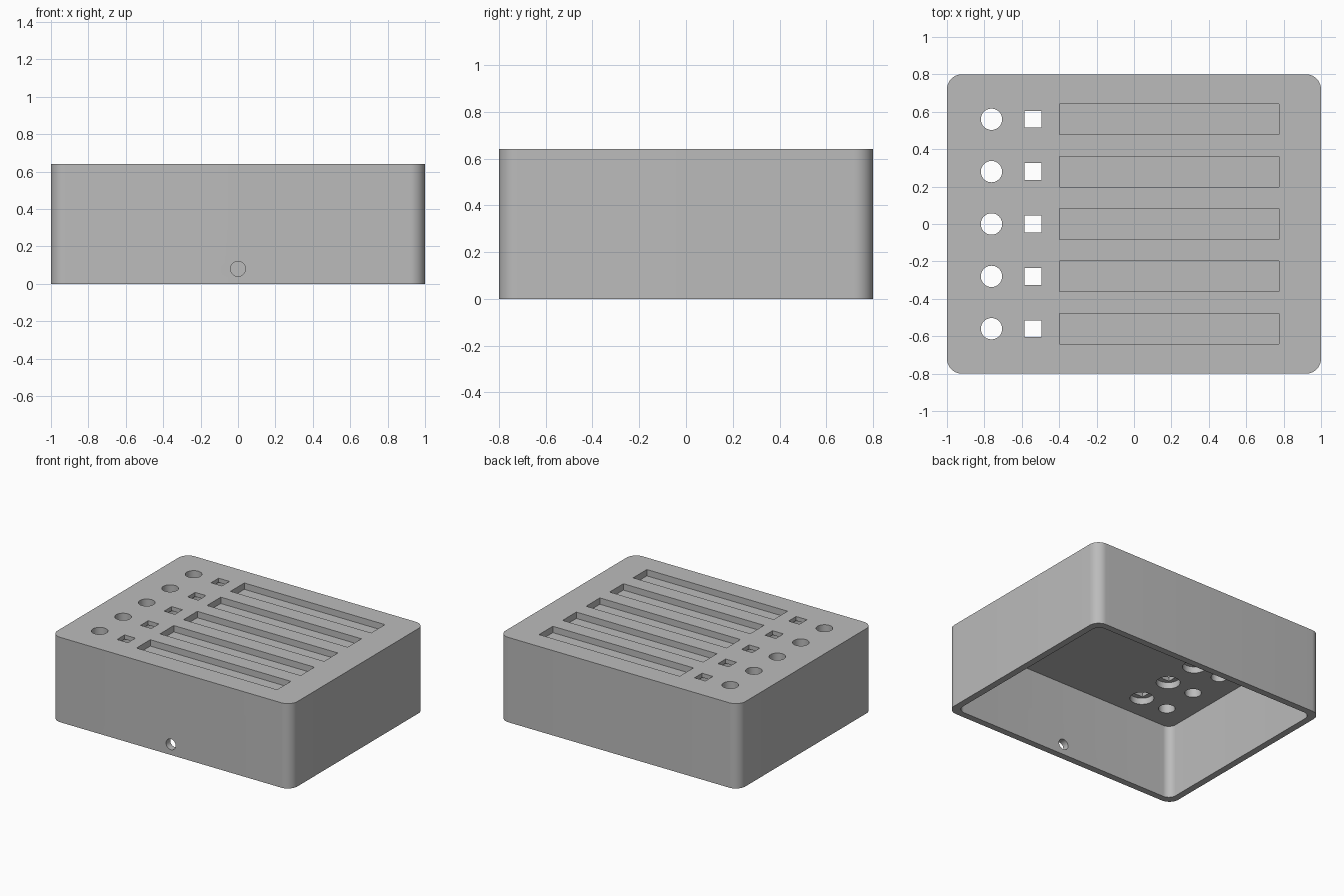
import bpy
import bmesh
import math
from mathutils import Matrix, Vector

cube = bpy.data.objects.get("Cube")
if cube:
    bpy.data.objects.remove(cube, do_unlink=True)

HEIGHT = 0.64
WALL = 0.05
CEILING = 0.56
RECESS = 0.048
ROWS = [i * 0.28 for i in range(-2, 3)]


def new_object(name, bm):
    bmesh.ops.recalc_face_normals(bm, faces=bm.faces)
    mesh = bpy.data.meshes.new(name)
    bm.to_mesh(mesh)
    bm.free()
    obj = bpy.data.objects.new(name, mesh)
    bpy.context.collection.objects.link(obj)
    return obj


def add_box(bm, lo, hi):
    lo, hi = Vector(lo), Vector(hi)
    size = Matrix.Diagonal((*(hi - lo), 1))
    return bmesh.ops.create_cube(bm, size=1, matrix=Matrix.Translation((lo + hi) / 2) @ size)["verts"]


def add_cylinder(bm, center, radius, depth, rotation=Matrix()):
    bmesh.ops.create_cone(bm, cap_ends=True, segments=48, radius1=radius, radius2=radius,
                          depth=depth, matrix=Matrix.Translation(center) @ rotation)


def rounded_box(name, half_x, half_y, z0, z1, radius):
    """Box with rounded vertical edges."""
    bm = bmesh.new()
    add_box(bm, (-half_x, -half_y, z0), (half_x, half_y, z1))
    upright = [e for e in bm.edges if abs(e.verts[0].co.z - e.verts[1].co.z) > 0.1]
    bmesh.ops.bevel(bm, geom=upright, offset=radius, segments=12, profile=0.5, affect='EDGES')
    return new_object(name, bm)


def cut(target, cutter):
    """Subtract the cutter, bake the result and discard the cutter."""
    cutter.hide_render = True
    mod = target.modifiers.new("cut", 'BOOLEAN')
    mod.operation = 'DIFFERENCE'
    mod.solver = 'EXACT'
    mod.object = cutter
    bpy.context.view_layer.update()
    graph = bpy.context.evaluated_depsgraph_get()
    baked = bpy.data.meshes.new_from_object(target.evaluated_get(graph))
    target.modifiers.clear()
    target.data = baked
    bpy.data.objects.remove(cutter, do_unlink=True)


# Hollow housing, open underneath
housing = rounded_box("housing", 1, 0.8, 0, HEIGHT, 0.08)
cut(housing, rounded_box("cavity", 1 - WALL, 0.8 - WALL, -0.1, CEILING, 0.06))

# Round holes, square holes and label recesses in each row
bm = bmesh.new()
for y in ROWS:
    add_cylinder(bm, (-0.762, y, HEIGHT), 0.057, 0.3)
    add_box(bm, (-0.585, y - 0.045, 0.5), (-0.495, y + 0.045, 0.8))
    add_box(bm, (-0.397, y - 0.082, HEIGHT - RECESS), (0.776, y + 0.082, 0.8))
cut(housing, new_object("top_openings", bm))

# Round pockets on the underside, around the square holes
bm = bmesh.new()
for y in ROWS:
    add_cylinder(bm, (-0.54, y, CEILING), 0.082, 2 * RECESS)
cut(housing, new_object("underside_pockets", bm))

# Cable hole low in the front wall
bm = bmesh.new()
add_cylinder(bm, (0, -0.8, 0.08), 0.04, 0.3, Matrix.Rotation(math.pi / 2, 4, 'X'))
cut(housing, new_object("cable_hole", bm))

# Colour
grey = bpy.data.materials.new("plain grey")
grey.use_nodes = True
colour = (0.5, 0.5, 0.5, 1)
grey.diffuse_color = colour
grey.node_tree.nodes["Principled BSDF"].inputs["Base Color"].default_value = colour
housing.data.materials.clear()
housing.data.materials.append(grey)

# Smooth rounded walls, crisp edges
bpy.ops.object.select_all(action='DESELECT')
housing.select_set(True)
bpy.context.view_layer.objects.active = housing
bpy.ops.object.shade_smooth_by_angle(angle=math.radians(30))
